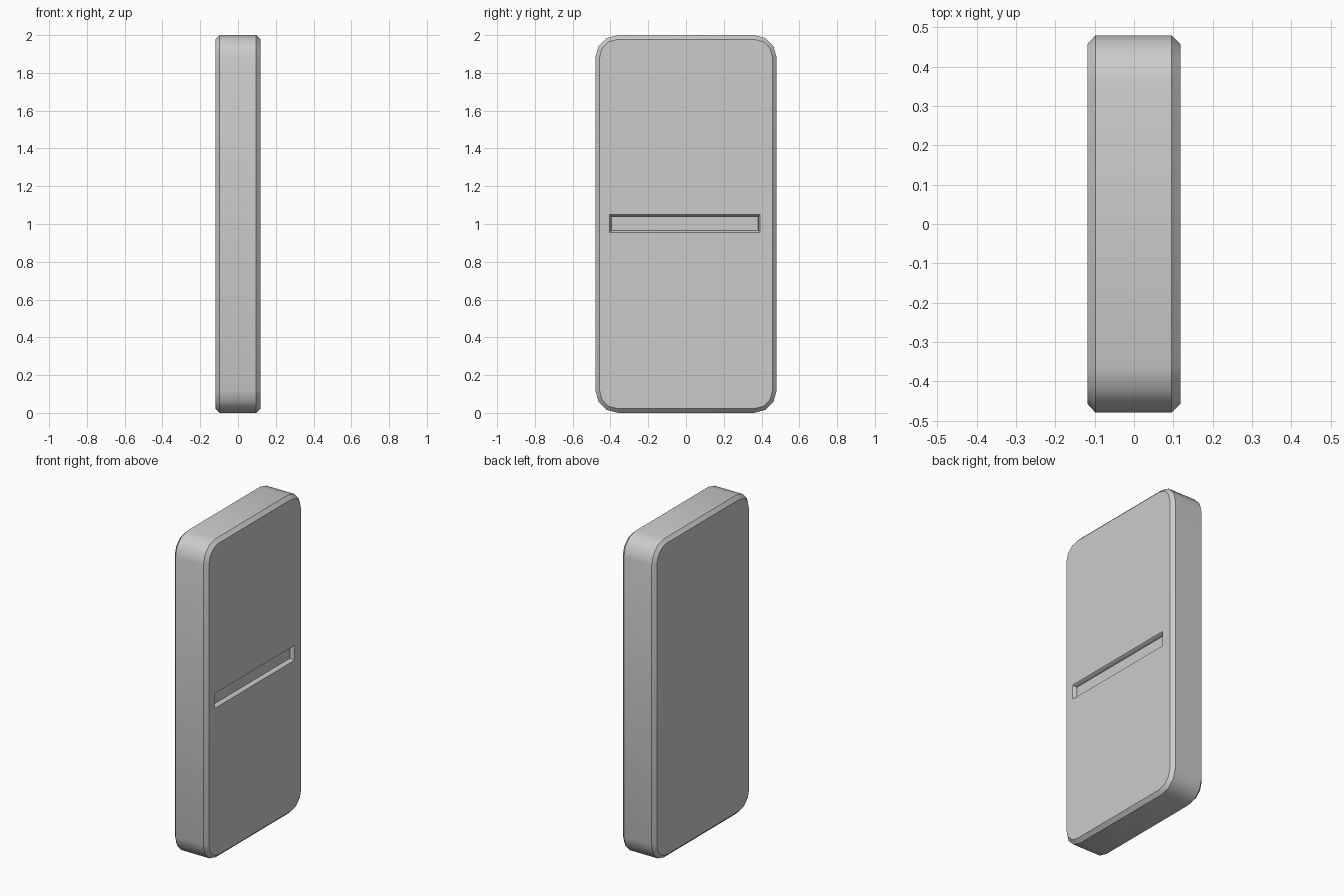
import bpy, bmesh, math

if "Cube" in bpy.data.objects:
    bpy.data.objects.remove(bpy.data.objects["Cube"])


def loft(name, rings):
    """Closed solid from equal-length rings of points, capped at both ends."""
    bm = bmesh.new()
    loops = [[bm.verts.new(p) for p in ring] for ring in rings]
    for a, b in zip(loops, loops[1:]):
        n = len(a)
        for i in range(n):
            j = (i + 1) % n
            bm.faces.new((a[i], a[j], b[j], b[i]))
    bm.faces.new(loops[0][::-1])
    bm.faces.new(loops[-1])
    bmesh.ops.recalc_face_normals(bm, faces=bm.faces)
    mesh = bpy.data.meshes.new(name)
    bm.to_mesh(mesh)
    bm.free()
    obj = bpy.data.objects.new(name, mesh)
    bpy.context.collection.objects.link(obj)
    return obj


def rounded_ring(x, radius, segments=3):
    """Rounded rectangle in the YZ plane; the corner centres stay fixed."""
    pts = []
    corners = ((1, 1), (-1, 1), (-1, -1), (1, -1))
    for q, (sy, sz) in enumerate(corners):
        for i in range(segments + 1):
            a = math.pi / 2 * (q + i / segments)
            pts.append((x, sy * 0.36 + radius * math.cos(a),
                        1 + sz * 0.88 + radius * math.sin(a)))
    return pts


def slot_ring(x, half_y, half_z):
    return [(x, -0.006 + sy * half_y, 1.002 + sz * half_z)
            for sy, sz in ((1, 1), (-1, 1), (-1, -1), (1, -1))]


# Tile body with chamfered rims
tile = loft("tile_body", [rounded_ring(x, r) for x, r in
                          ((-0.118, 0.098), (-0.098, 0.12), (0.096, 0.12), (0.118, 0.098))])

# Shallow bevelled slot across the middle of the right face
cutter = loft("slot_cutter", [slot_ring(0.093, 0.388, 0.037),
                              slot_ring(0.108, 0.390, 0.039),
                              slot_ring(0.118, 0.398, 0.047),
                              slot_ring(0.15, 0.398, 0.047)])
cutter.hide_render = True
cut = tile.modifiers.new("slot", 'BOOLEAN')
cut.operation = 'DIFFERENCE'
cut.solver = 'EXACT'
cut.object = cutter

# Apply the cut, remove the cutter, shade the rounded corners smooth
bpy.context.view_layer.objects.active = tile
tile.select_set(True)
bpy.ops.object.modifier_apply(modifier=cut.name)
bpy.data.objects.remove(cutter)
bpy.ops.object.shade_smooth_by_angle(angle=math.radians(35))
